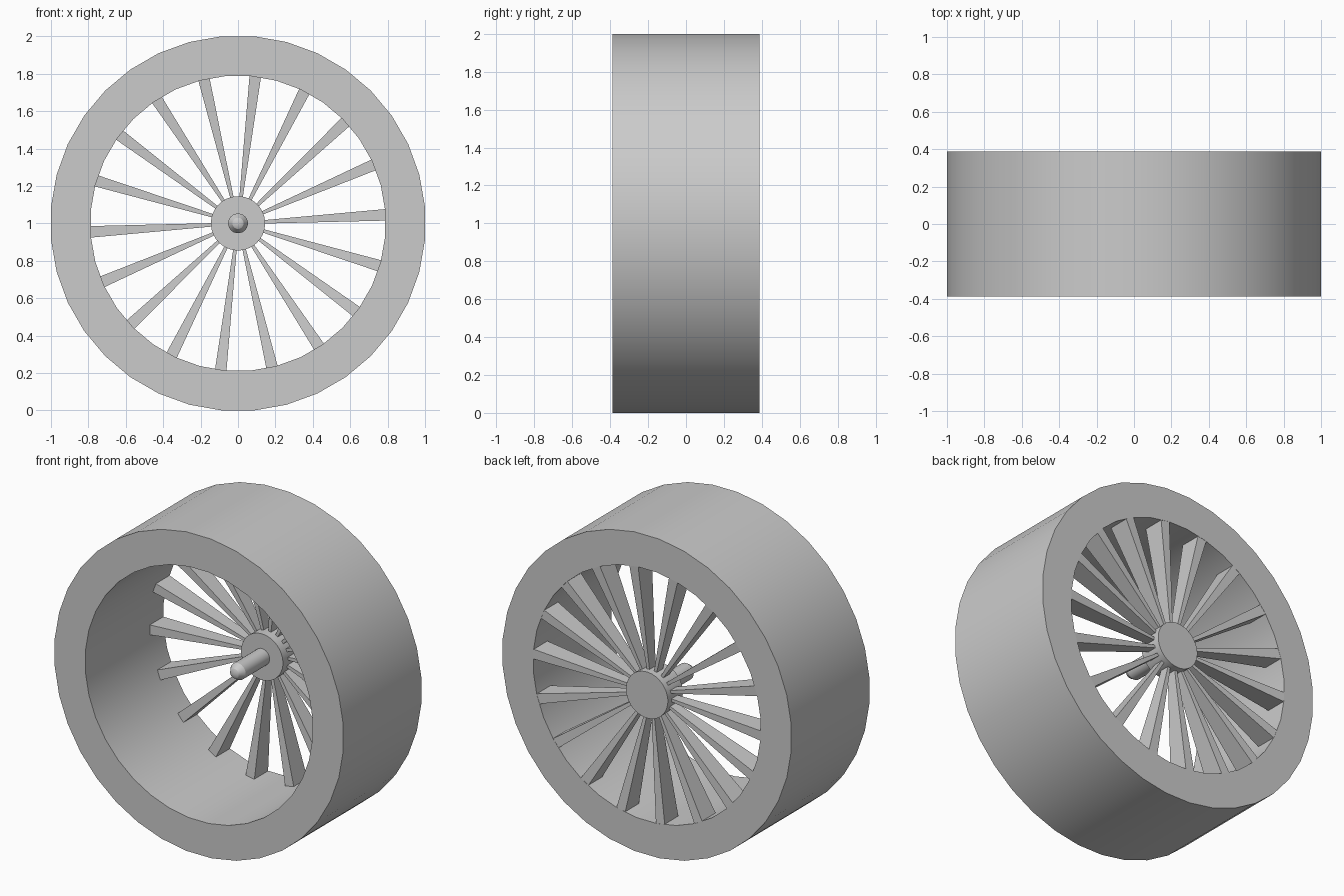
import bpy, bmesh, math
from mathutils import Matrix, Vector

cube = bpy.data.objects.get("Cube")
if cube:
    bpy.data.objects.remove(cube, do_unlink=True)

grey = bpy.data.materials.new("mid_grey")
grey.use_nodes = True
COLOUR = (0.6, 0.6, 0.6, 1)
grey.diffuse_color = COLOUR
grey.node_tree.nodes["Principled BSDF"].inputs["Base Color"].default_value = COLOUR

CENTRE = Vector((0, 0, 1))
BACK = 0.387


def finish(name, bm, smooth):
    """Turn a bmesh into a grey object."""
    bmesh.ops.remove_doubles(bm, verts=bm.verts, dist=1e-5)
    bmesh.ops.recalc_face_normals(bm, faces=bm.faces)
    mesh = bpy.data.meshes.new(name)
    bm.to_mesh(mesh)
    bm.free()
    mesh.materials.append(grey)
    obj = bpy.data.objects.new(name, mesh)
    bpy.context.collection.objects.link(obj)
    if smooth:
        bpy.ops.object.select_all(action='DESELECT')
        obj.select_set(True)
        bpy.context.view_layer.objects.active = obj
        bpy.ops.object.shade_smooth_by_angle(angle=math.radians(30))


def lathe(name, profile, sides, closed=False):
    """Spin (radius, y) points about the axle."""
    bm = bmesh.new()
    turn = Matrix.Rotation(math.pi / sides, 3, 'Y')
    verts = [bm.verts.new(CENTRE + turn @ Vector((r, y, 0))) for r, y in profile]
    pairs = list(zip(verts, verts[1:]))
    if closed:
        pairs.append((verts[-1], verts[0]))
    edges = [bm.edges.new(p) for p in pairs]
    bmesh.ops.spin(bm, geom=verts + edges, cent=CENTRE, axis=(0, 1, 0),
                   angle=math.tau, steps=sides, use_merge=True)
    finish(name, bm, True)


# Broad outer rim
outer = 1 / math.cos(math.pi / 36)
lathe("rim", [(outer, -BACK), (outer, BACK), (0.79, BACK), (0.79, -BACK)], 36, True)

# Hub disc and pointed axle pin
lathe("hub", [(0, 0.238), (0.145, 0.238), (0.145, BACK), (0, BACK)], 36)
lathe("axle_pin", [(0, -0.05), (0.03, -0.035), (0.053, 0), (0.053, 0.25), (0, 0.25)], 20)

# Tapered spokes, flush with the back of the rim
SPOKES = 18
spoke_ends = [(0.135, 0.009, 0.29, 0.35), (0.795, 0.031, 0.25, BACK - 0.001)]
bm = bmesh.new()
for i in range(SPOKES):
    turn = Matrix.Rotation(-math.radians(3.3) - i * math.tau / SPOKES, 3, 'Y')
    corners = [bm.verts.new(CENTRE + turn @ Vector((r, y, side * half)))
               for r, half, front, back in spoke_ends
               for side in (-1, 1) for y in (front, back)]
    bmesh.ops.convex_hull(bm, input=corners)
bmesh.ops.dissolve_limit(bm, angle_limit=0.01, verts=bm.verts, edges=bm.edges)
finish("spokes", bm, False)
